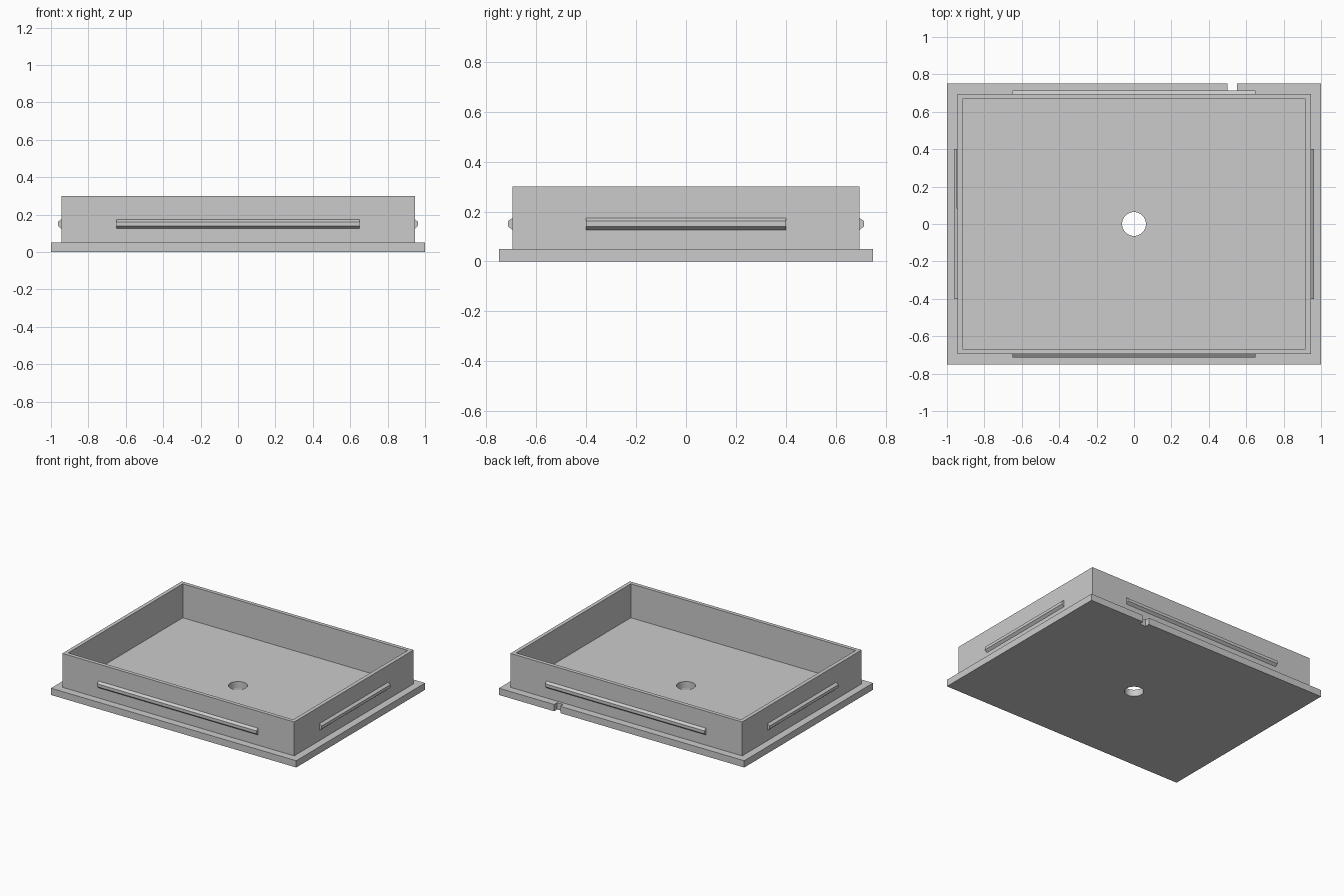
import bpy
import math
from mathutils import Matrix, Vector

default_cube = bpy.data.objects.get("Cube")
if default_cube:
    bpy.data.objects.remove(default_cube, do_unlink=True)

BASE_H, TOP_H = 0.05, 0.30
HALF_X, HALF_Y = 0.945, 0.695   # outer faces of the rim
WALL = 0.028

grey = bpy.data.materials.new("plain grey")
grey.use_nodes = True
colour = (0.6, 0.6, 0.6, 1)
grey.diffuse_color = colour
grey.node_tree.nodes["Principled BSDF"].inputs["Base Color"].default_value = colour


def box(name, low, high):
    low, high = Vector(low), Vector(high)
    bpy.ops.mesh.primitive_cube_add(size=1)
    obj = bpy.context.object
    obj.name = name
    obj.data.transform(Matrix.Translation((low + high) / 2)
                       @ Matrix.Diagonal((*(high - low), 1)))
    obj.data.materials.append(grey)
    return obj


def cut(target, cutter):
    """Subtract the cutter from the target, then discard it."""
    mod = target.modifiers.new("cut", 'BOOLEAN')
    mod.operation = 'DIFFERENCE'
    mod.solver = 'EXACT'
    mod.object = cutter
    bpy.context.view_layer.objects.active = target
    bpy.ops.object.modifier_apply(modifier=mod.name)
    bpy.data.objects.remove(cutter, do_unlink=True)


def snap_ridge(name, half_length, distance, angle):
    """Bevelled bar along one side of the rim."""
    profile = [(0.0, 0.125), (0.018, 0.14), (0.018, 0.162), (0.0, 0.175)]
    n = len(profile)
    verts = [(x, -distance - out, z)
             for x in (-half_length, half_length) for out, z in profile]
    faces = [(i, i + n, (i + 1) % n + n, (i + 1) % n) for i in range(n)]
    faces += [tuple(range(n)), tuple(reversed(range(n, 2 * n)))]
    mesh = bpy.data.meshes.new(name)
    mesh.from_pydata(verts, [], faces)
    mesh.transform(Matrix.Rotation(angle, 4, 'Z'))
    mesh.materials.append(grey)
    obj = bpy.data.objects.new(name, mesh)
    bpy.context.collection.objects.link(obj)


# Base plate with a centre hole and a pry notch in the back edge
base = box("base_plate", (-1, -0.75, 0), (1, 0.75, BASE_H))
bpy.ops.mesh.primitive_cylinder_add(vertices=48, radius=0.064, depth=1)
cut(base, bpy.context.object)
cut(base, box("notch_cutter", (0.5, 0.715, -1), (0.55, 1, 1)))

# Upright rim, open at the top
rim = box("rim_wall", (-HALF_X, -HALF_Y, BASE_H), (HALF_X, HALF_Y, TOP_H))
cut(rim, box("rim_cutter", (WALL - HALF_X, WALL - HALF_Y, -1),
             (HALF_X - WALL, HALF_Y - WALL, 1)))

# Snap ridges on all four sides
for name, half_length, distance, turn in (
        ("front", 0.65, HALF_Y, 0), ("left", 0.40, HALF_X, 1),
        ("back", 0.65, HALF_Y, 2), ("right", 0.40, HALF_X, 3)):
    snap_ridge(name + "_snap_ridge", half_length, distance, turn * math.pi / 2)

# Smooth the round hole while keeping every corner crisp
bpy.ops.object.select_all(action='DESELECT')
base.select_set(True)
bpy.context.view_layer.objects.active = base
bpy.ops.object.shade_smooth_by_angle(angle=math.radians(30))
